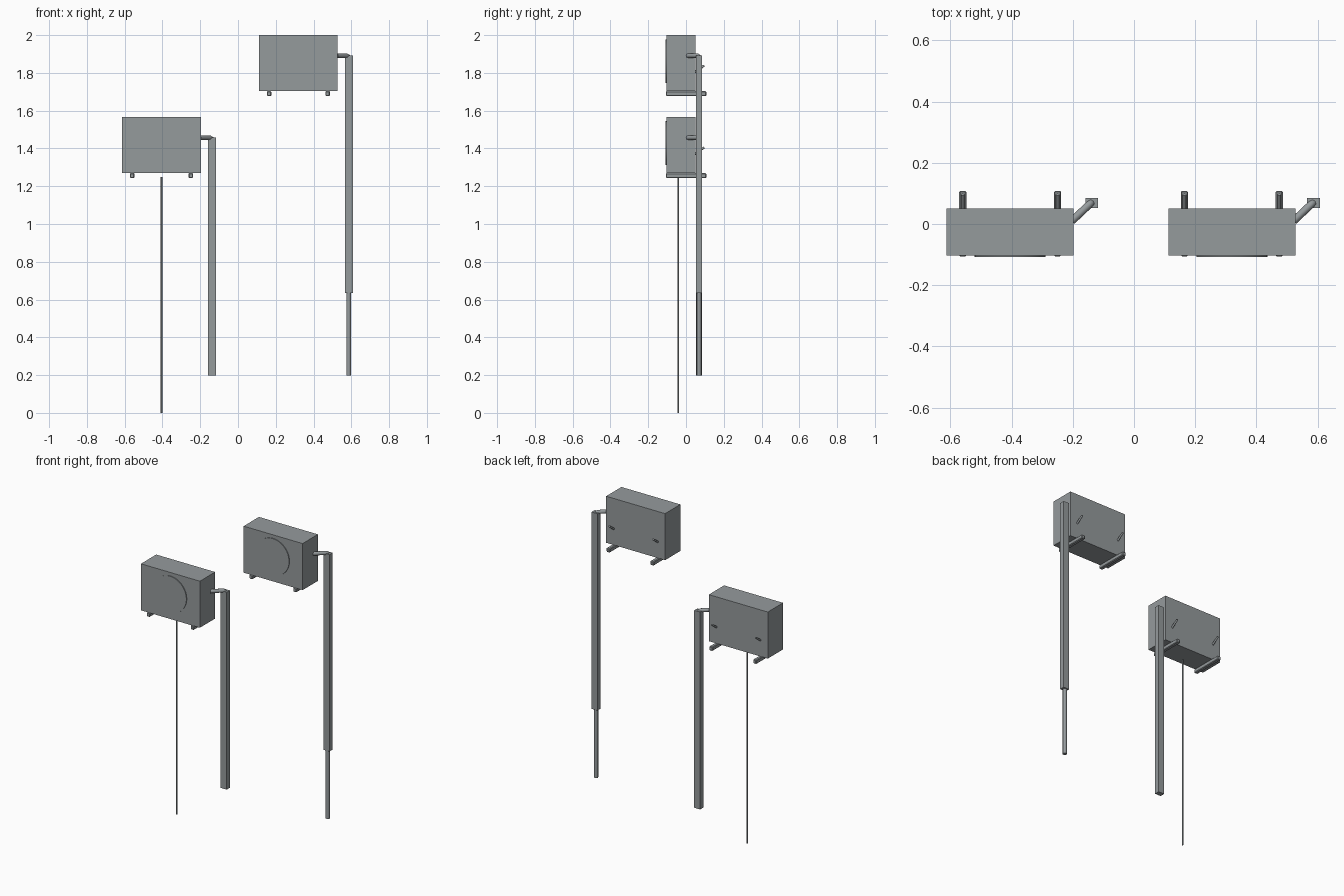
import bpy
import math
from mathutils import Vector

default = bpy.data.objects.get("Cube")
if default:
    bpy.data.objects.remove(default, do_unlink=True)


def make_material(name, rgb):
    mat = bpy.data.materials.new(name)
    mat.use_nodes = True
    color = (*rgb, 1)
    mat.diffuse_color = color
    mat.node_tree.nodes["Principled BSDF"].inputs["Base Color"].default_value = color
    return mat


GREY = make_material("cool grey", (0.30, 0.325, 0.335))


def finish(name, smooth=False):
    obj = bpy.context.object
    obj.name = obj.data.name = name
    obj.data.materials.append(GREY)
    if smooth:
        bpy.ops.object.shade_smooth_by_angle(angle=math.radians(50))
    return obj


def box(name, low, high, bevel=0):
    low, high = Vector(low), Vector(high)
    bpy.ops.mesh.primitive_cube_add(size=1, location=(low + high) / 2)
    obj = bpy.context.object
    obj.scale = high - low
    bpy.ops.object.transform_apply(location=False, rotation=False, scale=True)
    if bevel:
        mod = obj.modifiers.new("Bevel", "BEVEL")
        mod.width = bevel
        mod.segments = 1
    return finish(name)


def rod(name, start, end, radius, sides):
    start, end = Vector(start), Vector(end)
    axis = end - start
    bpy.ops.mesh.primitive_cylinder_add(
        vertices=sides, radius=radius, depth=axis.length,
        location=(start + end) / 2,
        rotation=axis.to_track_quat("Z", "Y").to_euler())
    return finish(name, smooth=True)


def pipe(name, points, radius):
    curve = bpy.data.curves.new(name, "CURVE")
    curve.dimensions = "3D"
    curve.bevel_depth = radius
    curve.bevel_resolution = 2
    curve.use_fill_caps = True
    spline = curve.splines.new("POLY")
    spline.points.add(len(points) - 1)
    for point, co in zip(spline.points, points):
        point.co = (*co, 1)
    obj = bpy.data.objects.new(name, curve)
    bpy.context.collection.objects.link(obj)
    curve.materials.append(GREY)


def outdoor_unit(side, x, top, duct_bottom):
    # Casing with a thin round fan cover on the front
    bottom = top - 0.297
    box(side + "_casing", (x - 0.208, -0.103, bottom), (x + 0.208, 0.051, top))
    fan_z = top - 0.138
    rod(side + "_fan_cover", (x, -0.100, fan_z), (x, -0.108, fan_z), 0.116, 48)

    # Support rails and slanted wall bolts
    for end, sign in (("right", -1), ("left", 1)):
        rx = x + sign * 0.155
        box(f"{side}_{end}_rail", (rx - 0.012, -0.106, bottom - 0.026),
            (rx + 0.012, 0.108, bottom), bevel=0.004)
        rod(f"{side}_{end}_bolt", (rx, 0.040, top - 0.201),
            (rx, 0.096, top - 0.161), 0.006, 12)

    # Pipe leaving the casing and dropping through the square duct
    px, py, pz = x + 0.266, 0.069, top - 0.109
    pipe(side + "_pipe", [(x + 0.202, 0.010, pz), (px - 0.010, py - 0.008, pz),
                          (px - 0.002, py - 0.001, pz - 0.004),
                          (px, py, pz - 0.014), (px, py, 0.198)], 0.0125)
    box(side + "_duct", (px - 0.020, py - 0.016, duct_bottom),
        (px + 0.022, py + 0.016, pz))


outdoor_unit("left", 0.320, 2.0, 0.635)
outdoor_unit("right", -0.405, 1.566, 0.198)

# Drain hose under the lower unit
rod("drain_hose", (-0.405, -0.04, 0), (-0.405, -0.04, 1.25), 0.004, 12)
